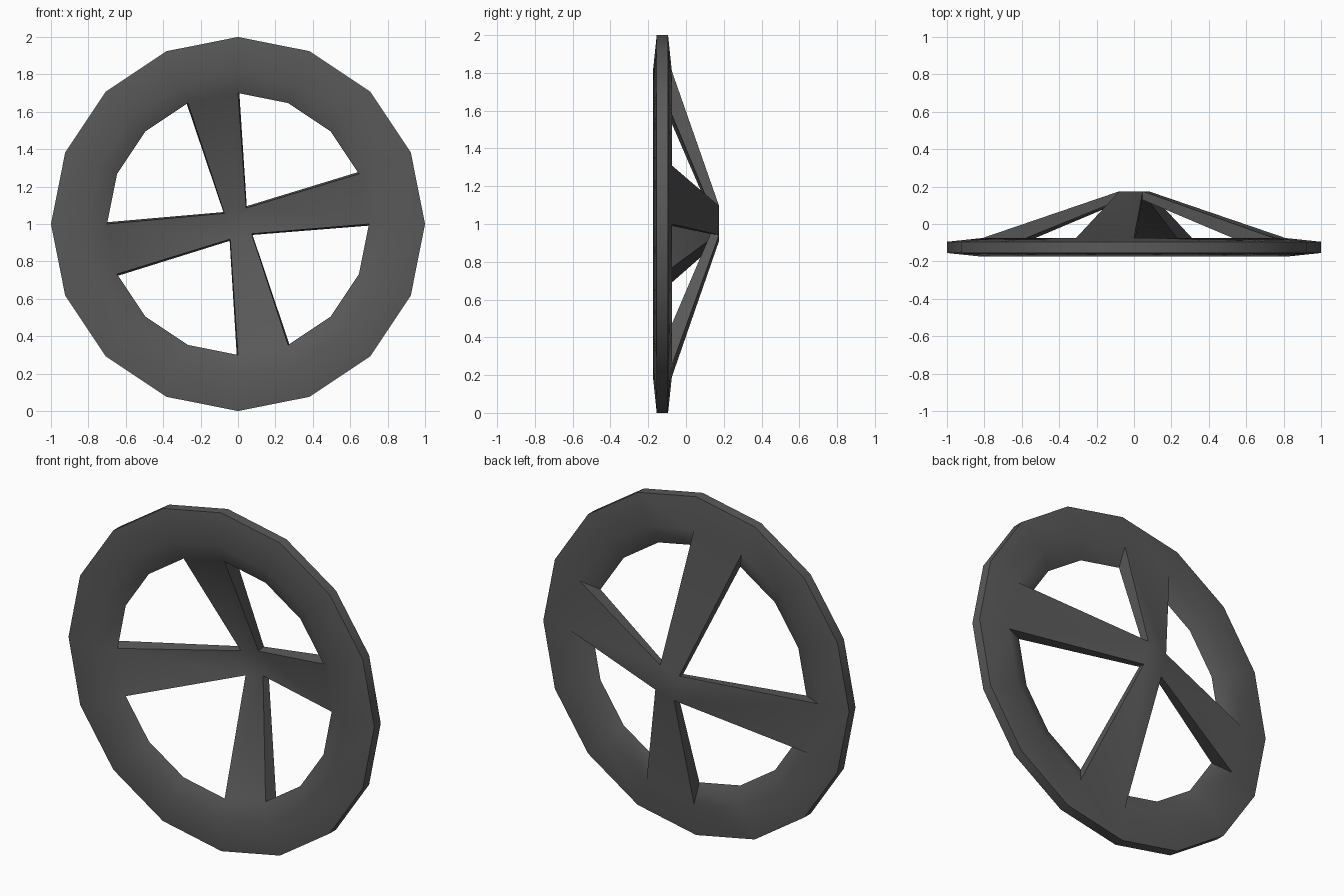
import bpy, bmesh, math

if "Cube" in bpy.data.objects:
    bpy.data.objects.remove(bpy.data.objects["Cube"])

SIDES = 16
MID_Y = -0.125

mat = bpy.data.materials.new("dark grey metal")
mat.diffuse_color = (0.10, 0.10, 0.10, 1)
mat.use_nodes = True
mat.node_tree.nodes["Principled BSDF"].inputs["Base Color"].default_value = mat.diffuse_color

bm = bmesh.new()


def quad(*verts):
    bm.faces.new(verts)


# Rim: six-point cross-section (radius, depth) swept around the axle
profile = [(1.0, -0.03), (1.0, 0.03), (0.81, 0.05), (0.70, 0.0), (0.81, -0.05)]
rings = []
for i in range(SIDES):
    a = math.tau * i / SIDES
    rings.append([bm.verts.new((r * math.cos(a), MID_Y + d, 1 + r * math.sin(a)))
                  for r, d in profile])

# Hub: small square block standing off behind the rim, one corner per spoke gap
corners = [(0.075, -0.055), (0.045, 0.09), (-0.075, 0.06), (-0.043, -0.085)]
hub_front = [bm.verts.new((x * 0.97, 0.13, 1 + z * 0.95)) for x, z in corners]
hub_back = [bm.verts.new((x * 1.04, 0.175, 1 + z * 1.06)) for x, z in corners]
bm.faces.new(hub_front)
bm.faces.new(hub_back)

n = len(profile)
for i in range(SIDES):
    p, q = rings[i], rings[(i + 1) % SIDES]
    for k in range(n):
        m = (k + 1) % n
        # Spokes grow out of every fourth rear inner rim face
        if k == 2 and i % 4 == 0:
            s, t = i // 4, (i // 4 + 1) % 4
            quad(p[2], q[2], hub_back[t], hub_back[s])
            quad(p[3], q[3], hub_front[t], hub_front[s])
            quad(p[2], p[3], hub_front[s], hub_back[s])
            quad(q[2], q[3], hub_front[t], hub_back[t])
        else:
            quad(p[k], p[m], q[m], q[k])

bmesh.ops.recalc_face_normals(bm, faces=bm.faces)
mesh = bpy.data.meshes.new("spoked_wheel")
bm.to_mesh(mesh)
bm.free()
mesh.materials.append(mat)
wheel = bpy.data.objects.new("spoked_wheel", mesh)
bpy.context.collection.objects.link(wheel)

# Smooth shading with crisp spoke and tread edges
bpy.context.view_layer.objects.active = wheel
wheel.select_set(True)
bpy.ops.object.shade_smooth_by_angle(angle=math.radians(35))
